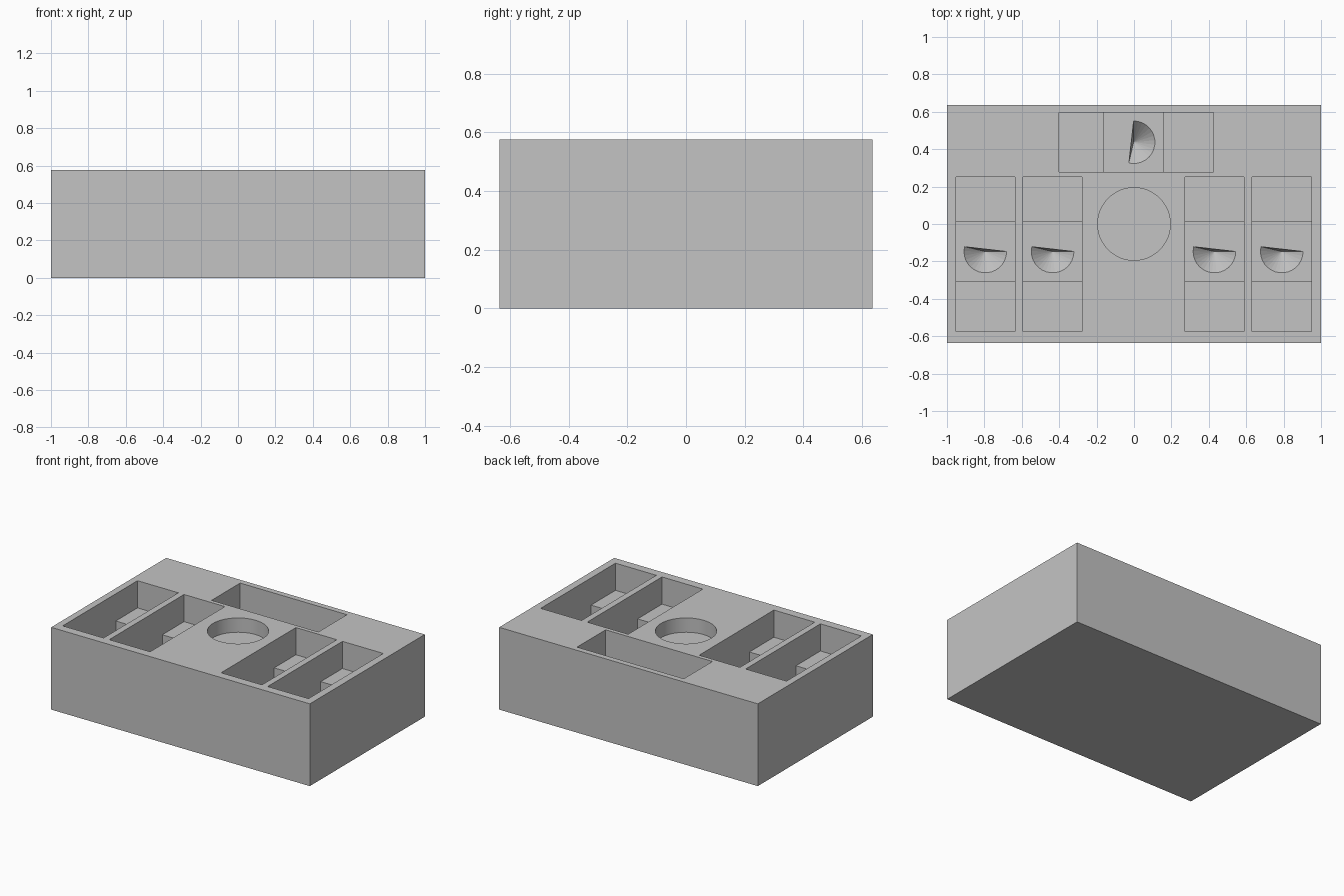
import bpy, bmesh, math
from mathutils import Matrix, Vector

cube = bpy.data.objects.get("Cube")
if cube:
    bpy.data.objects.remove(cube, do_unlink=True)

HEIGHT = 0.575
LEDGE_Z = 0.385
FLOOR_Z = 0.2
APEX_Z = 0.08
HOLE_Z = 0.475
ABOVE = 0.7

grey = bpy.data.materials.new("plain grey")
grey.use_nodes = True
grey.diffuse_color = (0.55, 0.55, 0.55, 1)
grey.node_tree.nodes["Principled BSDF"].inputs["Base Color"].default_value = (0.55, 0.55, 0.55, 1)


def make_object(name, bm, matrix=Matrix()):
    bmesh.ops.recalc_face_normals(bm, faces=bm.faces)
    mesh = bpy.data.meshes.new(name)
    bm.to_mesh(mesh)
    bm.free()
    obj = bpy.data.objects.new(name, mesh)
    obj.matrix_world = matrix
    mesh.materials.append(grey)
    bpy.context.collection.objects.link(obj)
    return obj


def extruded(points, offset):
    """Solid made by extruding a closed outline."""
    bm = bmesh.new()
    face = bm.faces.new([bm.verts.new(p) for p in points])
    grown = bmesh.ops.extrude_face_region(bm, geom=[face])["geom"]
    moved = [g for g in grown if isinstance(g, bmesh.types.BMVert)]
    bmesh.ops.translate(bm, verts=moved, vec=Vector(offset))
    return bm


def stepped_pocket(half_width=0.158):
    """Slot with a raised ledge at each end of a deep middle well."""
    front, well_front, well_back, back = -0.428, -0.158, 0.158, 0.398
    outline = [(front, ABOVE), (front, LEDGE_Z), (well_front, LEDGE_Z),
               (well_front, FLOOR_Z), (well_back, FLOOR_Z), (well_back, LEDGE_Z),
               (back, LEDGE_Z), (back, ABOVE)]
    return extruded([(-half_width, y, z) for y, z in outline], (2 * half_width, 0, 0))


def conical_pit(radius=0.114, steps=16):
    """Half cone sunk into the floor of the well."""
    start, end = math.radians(167), math.radians(360)
    angles = [start + (end - start) * i / steps for i in range(steps + 1)]
    rim = [(radius * math.cos(a), radius * math.sin(a), FLOOR_Z) for a in angles]
    bm = extruded(rim, (0, 0, 0.1))
    base = [f for f in bm.faces if all(abs(v.co.z - FLOOR_Z) < 1e-5 for v in f.verts)]
    bmesh.ops.poke(bm, faces=base)
    for v in bm.verts:
        if v.co.xy.length < radius * 0.9:
            v.co = (0, 0, APEX_Z)
    return bm


def cut(body, cutter):
    mod = body.modifiers.new("cut", "BOOLEAN")
    mod.operation = "DIFFERENCE"
    mod.solver = "EXACT"
    mod.object = cutter
    cutter.hide_render = True
    bpy.context.view_layer.objects.active = body
    bpy.ops.object.modifier_apply(modifier=mod.name)
    bpy.data.objects.remove(cutter, do_unlink=True)


# Solid block
bm = bmesh.new()
bmesh.ops.create_cube(bm, size=1)
bmesh.ops.scale(bm, verts=bm.verts, vec=(2, 1.27, HEIGHT))
bmesh.ops.translate(bm, verts=bm.verts, vec=(0, 0, HEIGHT / 2))
block = make_object("pocketed_block", bm)

# Four side slots, and one turned a quarter at the rear
places = [Matrix.Translation((x, -0.147, 0)) for x in (-0.795, -0.435, 0.43, 0.79)]
places.append(Matrix.Translation((-0.002, 0.437, 0)) @ Matrix.Rotation(math.pi / 2, 4, "Z"))
for place in places:
    cut(block, make_object("slot_cutter", stepped_pocket(), place))
    cut(block, make_object("pit_cutter", conical_pit(), place))

# Shallow round recess in the centre
bm = bmesh.new()
bmesh.ops.create_cone(bm, cap_ends=True, segments=64, radius1=0.194, radius2=0.194,
                      depth=0.4, matrix=Matrix.Translation((0, 0, HOLE_Z + 0.2)))
cut(block, make_object("recess_cutter", bm))

# Smooth only the round wall
bpy.ops.object.select_all(action="DESELECT")
block.select_set(True)
bpy.context.view_layer.objects.active = block
bpy.ops.object.shade_smooth_by_angle(angle=math.radians(8))
